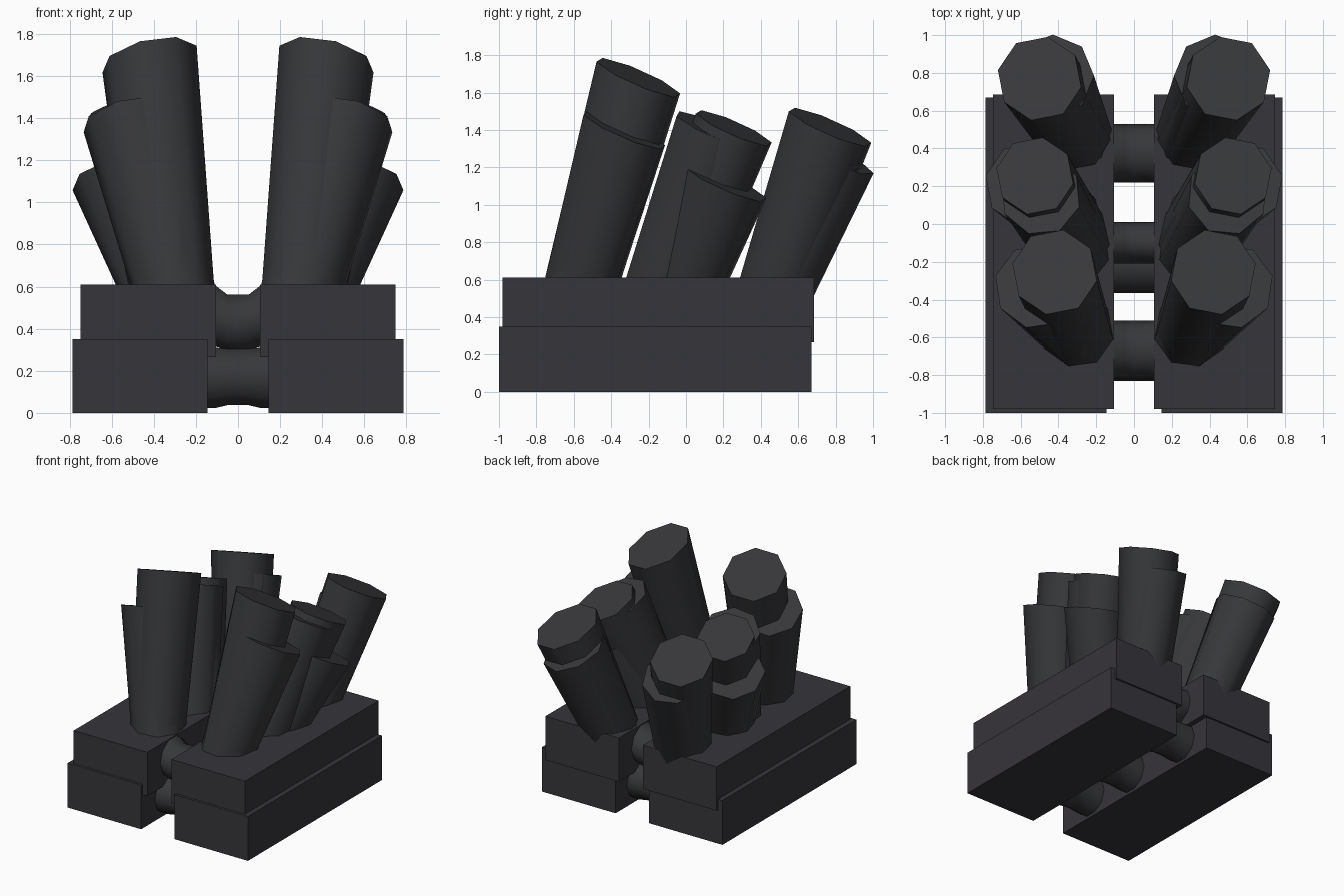
import bpy, bmesh, math
from mathutils import Vector

if "Cube" in bpy.data.objects:
    bpy.data.objects.remove(bpy.data.objects["Cube"])


def material(name, col):
    m = bpy.data.materials.new(name)
    m.diffuse_color = (*col, 1)
    m.use_nodes = True
    m.node_tree.nodes["Principled BSDF"].inputs["Base Color"].default_value = m.diffuse_color
    return m


block_mat = material("dark_charcoal", (0.037, 0.035, 0.043))
pipe_mat = material("dark_steel", (0.038, 0.039, 0.043))


def finish(bm, name, mat, smooth=False):
    bmesh.ops.recalc_face_normals(bm, faces=bm.faces)
    me = bpy.data.meshes.new(name)
    bm.to_mesh(me)
    bm.free()
    me.materials.append(mat)
    ob = bpy.data.objects.new(name, me)
    bpy.context.collection.objects.link(ob)
    if smooth:
        bpy.ops.object.select_all(action='DESELECT')
        bpy.context.view_layer.objects.active = ob
        ob.select_set(True)
        bpy.ops.object.shade_smooth_by_angle(angle=math.radians(52))
    return ob


def box(name, lo, hi):
    bm = bmesh.new()
    bmesh.ops.create_cube(bm, size=1)
    lo, hi = Vector(lo), Vector(hi)
    for v in bm.verts:
        v.co = (lo + hi) / 2 + Vector([a * b for a, b in zip(v.co, hi - lo)])
    finish(bm, name, block_mat)


def loft(name, rings):
    """Skin a closed, capped tube over rings of points."""
    bm = bmesh.new()
    vs = [[bm.verts.new(p) for p in ring] for ring in rings]
    n = len(vs[0])
    for a, b in zip(vs, vs[1:]):
        for i in range(n):
            j = (i + 1) % n
            bm.faces.new((a[i], a[j], b[j], b[i]))
    bm.faces.new(vs[0])
    bm.faces.new(vs[-1])
    finish(bm, name, pipe_mat, True)


def slanted_ring(c, r, slope, s, turn, n=8):
    pts = []
    for i in range(n):
        a = math.tau * (i / n) + turn
        dx, dy = r * math.cos(a), r * math.sin(a)
        pts.append((s * (c[0] + dx), c[1] + dy, c[2] - slope[0] * dx - slope[1] * dy))
    return pts


# exhaust stacks: name, centre at deck level, centre of the cap, cap radius, turn
DECK = 0.61
stacks = [
    ("front_tall_stack", (0.31, -0.55), (0.42, -0.255, 1.68), 0.228, 0.2),
    ("front_short_stack", (0.31, -0.55), (0.515, -0.33, 1.40), 0.225, 0.25),
    ("middle_rear_stack", (0.33, -0.06), (0.525, 0.255, 1.41), 0.207, 0.2),
    ("middle_front_stack", (0.33, -0.12), (0.495, 0.155, 1.40), 0.215, 0.3),
    ("middle_short_stack", (0.37, 0.02), (0.565, 0.21, 1.12), 0.225, 0.2),
    ("rear_tall_stack", (0.325, 0.495), (0.50, 0.77, 1.415), 0.225, 0.2),
    ("rear_short_stack", (0.32, 0.51), (0.43, 0.785, 1.26), 0.218, 0.0),
]

for s, side in ((1, "right"), (-1, "left")):
    # stepped engine blocks
    x = sorted((s * 0.145, s * 0.787))
    box(side + "_lower_block", (x[0], -1, 0), (x[1], 0.67, 0.35))
    x = sorted((s * 0.105, s * 0.747))
    box(side + "_upper_block", (x[0], -0.98, 0.265), (x[1], 0.685, DECK))
    # stacks, extended slightly below the deck
    for name, (bx, by), cap, r, turn in stacks:
        base, top = Vector((bx, by, DECK)), Vector(cap)
        low = base + (base - top) * (0.1 / (top.z - DECK))
        loft(side + "_" + name, [slanted_ring(low, 0.195, (0.1, 0.2), s, turn),
                                 slanted_ring(top, r, (0.2, 0.42), s, turn)])

# waisted cross pipes joining the two blocks
pipes = [("upper", 0.428, 0.035, (-0.665, -0.1, 0.375)),
         ("lower", 0.17, -0.003, (-0.675, -0.21, 0.375))]
for level, z, lift, ys in pipes:
    for k, y in enumerate(ys):
        rings = []
        for px in (-0.2, -0.11, -0.05, 0, 0.05, 0.11, 0.2):
            e = min(1, max(0, (abs(px) - 0.05) / 0.06))
            ry = 0.11 if (level == "upper" and k == 1) else 0.155
            rings.append([(px, y + ry * math.cos(a),
                           z + lift * e + (0.14 + 0.012 * e) * math.sin(a))
                          for a in (math.tau * i / 10 for i in range(10))])
        loft("%s_cross_pipe_%d" % (level, k + 1), rings)
